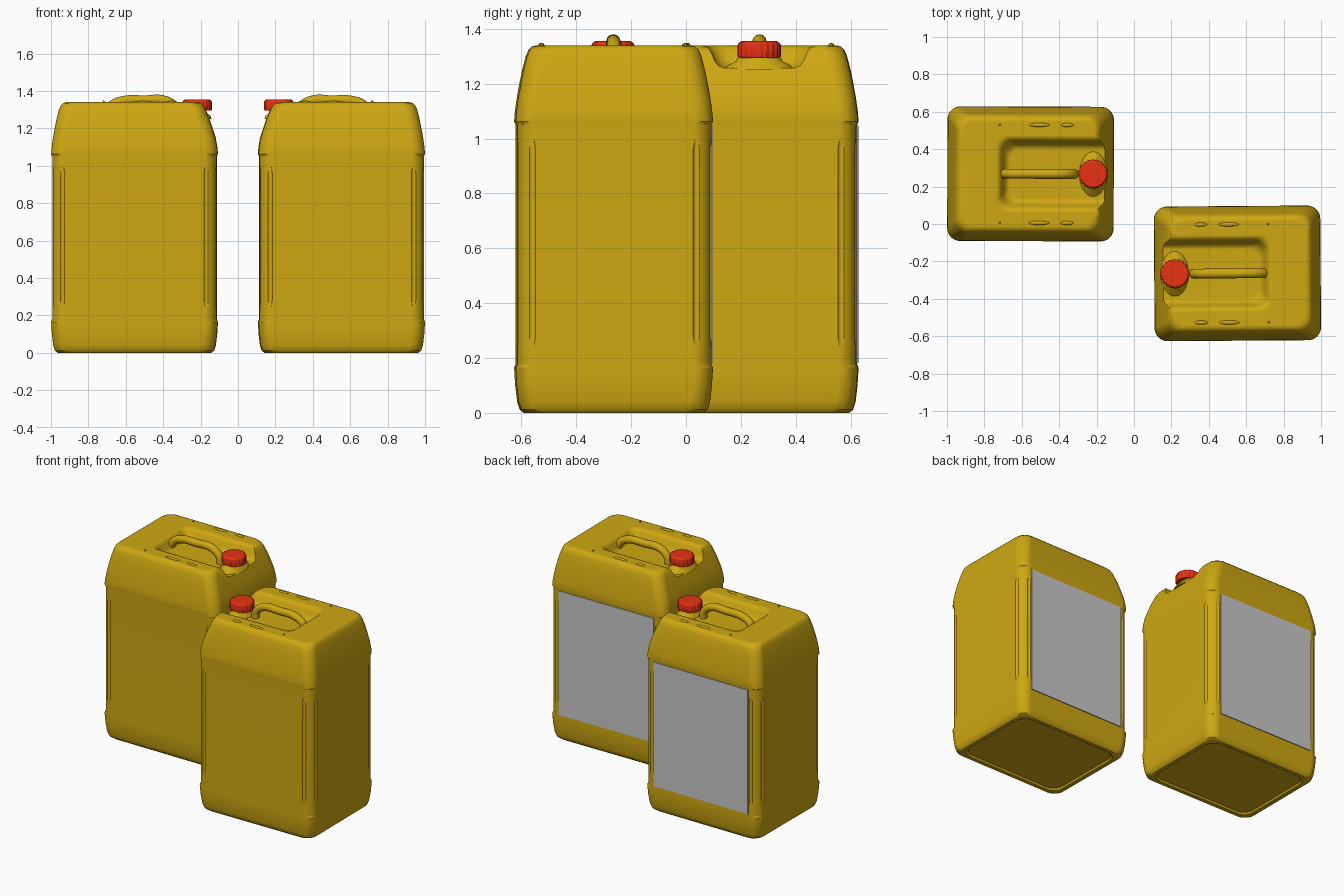
import bpy, bmesh, math
from mathutils import Matrix, Vector

cube = bpy.data.objects.get("Cube")
if cube:
    bpy.data.objects.remove(cube, do_unlink=True)


def material(name, color):
    m = bpy.data.materials.new(name)
    m.use_nodes = True
    m.diffuse_color = (*color, 1)
    bsdf = next(n for n in m.node_tree.nodes if n.type == "BSDF_PRINCIPLED")
    bsdf.inputs["Base Color"].default_value = (*color, 1)
    return m


YELLOW = material("yellow plastic", (0.62, 0.39, 0.006))
RED = material("red cap plastic", (0.8, 0.032, 0.006))
GREY = material("grey label", (0.58, 0.58, 0.58))

HX, HY = 0.445, 0.36      # half width and half depth of a canister
TOP = 1.34


def rounded_rect(x0, x1, half_y, r, z, steps=8):
    """Points of a rounded rectangle, counter-clockwise."""
    points = []
    corners = [(x1 - r, half_y - r), (x0 + r, half_y - r),
               (x0 + r, r - half_y), (x1 - r, r - half_y)]
    for i, (cx, cy) in enumerate(corners):
        for k in range(steps + 1):
            a = math.pi / 2 * (i + k / steps)
            points.append((cx + r * math.cos(a), cy + r * math.sin(a), z))
    return points


def loft(bm, rings):
    """Skin a stack of equal-sized rings and close both ends."""
    rows = [[bm.verts.new(p) for p in ring] for ring in rings]
    n = len(rows[0])
    for low, high in zip(rows, rows[1:]):
        for i in range(n):
            j = (i + 1) % n
            bm.faces.new((low[i], low[j], high[j], high[i]))
    bm.faces.new(rows[0][::-1])
    bm.faces.new(rows[-1])


def lathe(bm, rows, x, y, seg=16, knurl=0.0, squash=1.0):
    """Loft circles from (radius, z) rows, optionally ribbed or squashed in x."""
    rings = []
    for r, z in rows:
        ring = []
        for i in range(seg):
            a = math.tau * i / seg
            rr = r - (knurl if i % 4 > 1 else 0)
            ring.append((x + squash * rr * math.cos(a), y + rr * math.sin(a), z))
        rings.append(ring)
    loft(bm, rings)


def make(name, bm, mat, place):
    mesh = bpy.data.meshes.new(name)
    bm.to_mesh(mesh)
    bm.free()
    obj = bpy.data.objects.new(name, mesh)
    bpy.context.collection.objects.link(obj)
    mesh.materials.append(mat)
    obj.matrix_world = place
    return obj


def activate(obj):
    bpy.ops.object.select_all(action="DESELECT")
    obj.select_set(True)
    bpy.context.view_layer.objects.active = obj


def smooth(obj):
    activate(obj)
    bpy.ops.object.shade_smooth_by_angle(angle=math.radians(35))
    obj.modifiers.new("even normals", "WEIGHTED_NORMAL").keep_sharp = True


def body(name, place):
    # height, inset on back and sides, inset on the cap side
    profile = [(0.012, 0.07, 0.07), (0, 0.06, 0.06), (0, 0.035, 0.035),
               (0.012, 0.02, 0.02), (0.04, 0.011, 0.011), (0.1, 0.004, 0.004),
               (0.165, 0, 0), (0.178, 0.006, 0.006), (1.05, 0.006, 0.006),
               (1.062, 0, 0), (1.1, 0.003, 0.003), (1.15, 0.01, 0.012),
               (1.2, 0.019, 0.028), (1.25, 0.029, 0.045), (1.3, 0.042, 0.065),
               (1.322, 0.051, 0.077), (1.335, 0.064, 0.09), (TOP, 0.082, 0.108)]
    bm = bmesh.new()
    loft(bm, [rounded_rect(c - HX, HX - d, HY - d, 0.07, z) for z, d, c in profile])
    obj = make(name, bm, YELLOW, place)

    # cutter: handle recess open towards the cap side, plus corner grooves
    cut = bmesh.new()
    recess = [(1.258, 0.13), (1.265, 0.148), (1.285, 0.163), (1.315, 0.175),
              (1.331, 0.187), (1.342, 0.21), (1.4, 0.25)]
    loft(cut, [rounded_rect(-0.7, w - 0.02, w, 0.06, z) for z, w in recess])
    groove = [(0.003, 0.21), (0.014, 0.28), (0.014, 0.96), (0.003, 1.03)]
    for sx in (-1, 1):
        for sy in (-1, 1):
            lathe(cut, groove, sx * (HX - 0.06), sy * (HY - 0.002), 12)
            lathe(cut, groove, sx * (HX - 0.002), sy * (HY - 0.06), 12)
    cutter = make("recess_cutter", cut, YELLOW, place)
    cutter.hide_render = True
    mod = obj.modifiers.new("recess", "BOOLEAN")
    mod.operation, mod.solver, mod.object = "DIFFERENCE", "EXACT", cutter
    bpy.context.view_layer.update()
    activate(obj)
    bpy.ops.object.modifier_apply(modifier=mod.name)
    bpy.data.objects.remove(cutter, do_unlink=True)
    smooth(obj)


def handle(name, place):
    curve = bpy.data.curves.new(name, "CURVE")
    curve.dimensions = "3D"
    curve.bevel_depth = 0.026
    curve.bevel_resolution = 4
    curve.resolution_u = 6
    curve.use_fill_caps = True
    path = [(-0.235, 1.24), (-0.222, 1.305), (-0.165, 1.347), (-0.05, 1.35),
            (0.06, 1.347), (0.12, 1.322), (0.165, 1.26)]
    spline = curve.splines.new("BEZIER")
    spline.bezier_points.add(len(path) - 1)
    for point, (x, z) in zip(spline.bezier_points, path):
        point.co = (x, 0, z)
        point.handle_left_type = point.handle_right_type = "AUTO"
    curve.materials.append(YELLOW)
    obj = bpy.data.objects.new(name, curve)
    bpy.context.collection.objects.link(obj)
    obj.matrix_world = place


def canister(tag, x, y, angle, label_side):
    place = Matrix.Translation((x, y, 0)) @ Matrix.Rotation(math.radians(angle), 4, "Z")
    body(tag + "_body", place)
    handle(tag + "_handle", place)

    # neck mound and ribbed screw cap
    cap_x = -0.335
    bm = bmesh.new()
    lathe(bm, [(0.125, 1.25), (0.115, 1.266), (0.085, 1.282), (0.07, 1.31)],
          cap_x, 0, 32, squash=0.62)
    smooth(make(tag + "_neck", bm, YELLOW, place))
    bm = bmesh.new()
    lathe(bm, [(0.074, 1.294), (0.079, 1.3), (0.079, 1.34), (0.073, 1.35), (0.064, 1.355)],
          cap_x, 0, 80, knurl=0.004)
    smooth(make(tag + "_cap", bm, RED, place))

    # small raised ridges and pins on the top
    bm = bmesh.new()
    for side in (-1, 1):
        for px, half, wide in ((-0.195, 0.034, 0.011), (-0.045, 0.055, 0.011),
                               (0.165, 0.005, 0.005)):
            at = Matrix.Translation((px, side * 0.262, TOP))
            bmesh.ops.create_uvsphere(bm, u_segments=16, v_segments=8, radius=1,
                                      matrix=at @ Matrix.Diagonal((half, wide, 0.008, 1)))
    smooth(make(tag + "_top_ridges", bm, YELLOW, place))

    # label plate on one broad side
    bm = bmesh.new()
    at = Matrix.Translation((0, label_side * (HY - 0.004), 0.615))
    bmesh.ops.create_cube(bm, size=1, matrix=at @ Matrix.Diagonal((0.73, 0.008, 0.865, 1)))
    make(tag + "_label", bm, GREY, place)


canister("left_canister", 0.553, -0.264, 0.4, 1)
canister("right_canister", -0.553, 0.268, 179.8, -1)
